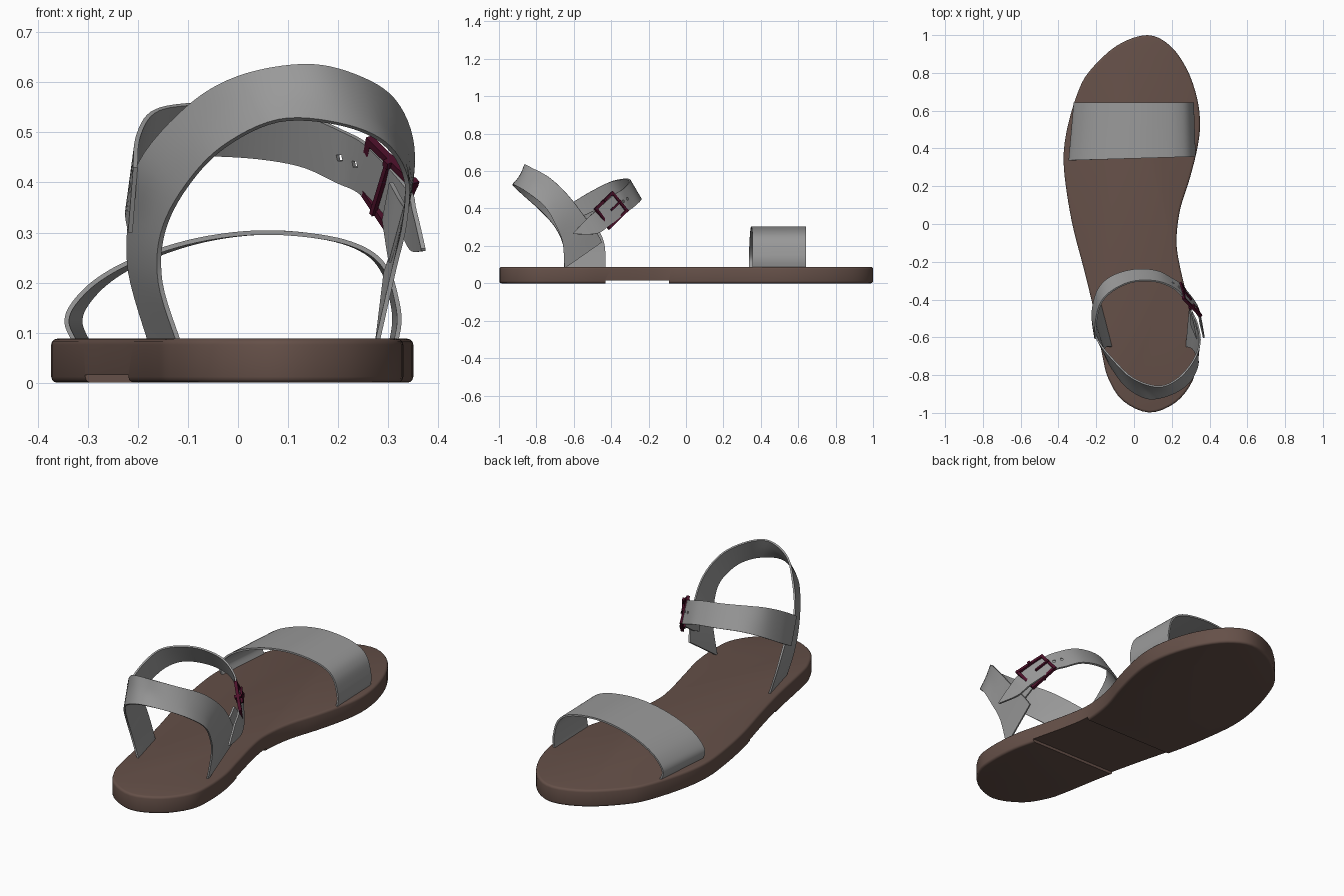
import bpy, bmesh
from mathutils import Vector

if "Cube" in bpy.data.objects:
    bpy.data.objects.remove(bpy.data.objects["Cube"])


def material(name, rgb):
    m = bpy.data.materials.new(name)
    m.diffuse_color = (*rgb, 1)
    m.use_nodes = True
    m.node_tree.nodes["Principled BSDF"].inputs["Base Color"].default_value = m.diffuse_color
    return m


BROWN = material("brown sole", (0.13, 0.08, 0.065))
GREY = material("grey strap", (0.32, 0.32, 0.32))
WINE = material("wine buckle", (0.07, 0.005, 0.022))


def make(name, bm, mat):
    bmesh.ops.recalc_face_normals(bm, faces=bm.faces[:])
    me = bpy.data.meshes.new(name)
    bm.to_mesh(me)
    bm.free()
    ob = bpy.data.objects.new(name, me)
    bpy.context.collection.objects.link(ob)
    if mat:
        me.materials.append(mat)
    return ob


def finish(ob, angle=0.6):
    bpy.ops.object.select_all(action='DESELECT')
    ob.select_set(True)
    bpy.context.view_layer.objects.active = ob
    for m in list(ob.modifiers):
        bpy.ops.object.modifier_apply(modifier=m.name)
    bpy.ops.object.shade_smooth_by_angle(angle=angle)


def cut(ob, cutter):
    m = ob.modifiers.new("cut", 'BOOLEAN')
    m.operation, m.object, m.solver = 'DIFFERENCE', cutter, 'EXACT'
    cutter.hide_render = True
    cutter.hide_set(True)


def smooth(pts, n=6, closed=False):
    """Catmull-Rom samples through the points."""
    p = [Vector(q) for q in pts]
    k, out = len(p), []
    at = (lambda i: p[i % k]) if closed else (lambda i: p[max(0, min(k - 1, i))])
    for i in range(k if closed else k - 1):
        a, b, c, d = at(i - 1), at(i), at(i + 1), at(i + 2)
        for s in range(n):
            t = s / n
            out.append(0.5 * (2 * b + (c - a) * t + (2 * a - 5 * b + 4 * c - d) * t * t
                              + (3 * b - a - 3 * c + d) * t ** 3))
    return out if closed else out + [p[-1]]


def ribbon(name, lower, upper, thick=0.009):
    bm = bmesh.new()
    lo, up = smooth(lower), smooth(upper)
    rows = [[bm.verts.new(a.lerp(b, j / 3)) for j in range(4)] for a, b in zip(lo, up)]
    for r, s in zip(rows, rows[1:]):
        for j in range(3):
            bm.faces.new((r[j], r[j + 1], s[j + 1], s[j]))
    ob = make(name, bm, GREY)
    m = ob.modifiers.new("thickness", 'SOLIDIFY')
    m.thickness, m.offset = thick, 0
    return ob


def bar(bm, a, b, size, up):
    """Square bar from a to b, with one side facing up."""
    a, b = Vector(a), Vector(b)
    d = (b - a).normalized()
    u = Vector(up).normalized() * size / 2
    v = d.cross(u)
    a, b = a - d * size / 2, b + d * size / 2
    ends = [[bm.verts.new(p + u * i + v * j) for i, j in ((1, 1), (1, -1), (-1, -1), (-1, 1))]
            for p in (a, b)]
    bm.faces.new(ends[0])
    bm.faces.new(ends[1][::-1])
    for i in range(4):
        k = (i + 1) % 4
        bm.faces.new((ends[0][i], ends[0][k], ends[1][k], ends[1][i]))


# Sole: smooth foot outline, extruded, rounded rims, recessed arch below
outline = [(0.07, 1.0), (-0.09, 0.945), (-0.235, 0.81), (-0.30, 0.69), (-0.355, 0.50),
           (-0.373, 0.34), (-0.355, 0.16), (-0.32, -0.03), (-0.265, -0.24), (-0.21, -0.47),
           (-0.165, -0.71), (-0.135, -0.82), (-0.06, -0.935), (0.08, -0.998), (0.22, -0.945),
           (0.31, -0.83), (0.33, -0.71), (0.32, -0.55), (0.285, -0.4), (0.24, -0.21),
           (0.225, -0.08), (0.245, 0.08), (0.295, 0.24), (0.335, 0.4), (0.35, 0.53),
           (0.333, 0.67), (0.28, 0.82), (0.19, 0.945)]
bm = bmesh.new()
base = bm.faces.new([bm.verts.new((p.x, p.y, 0)) for p in
                     smooth([(x, y, 0) for x, y in outline], 4, True)])
ext = bmesh.ops.extrude_face_region(bm, geom=[base])
bmesh.ops.translate(bm, vec=(0, 0, 0.088), verts=[v for v in ext["geom"] if isinstance(v, bmesh.types.BMVert)])
rims = [e for e in bm.edges if abs(e.verts[0].co.z - e.verts[1].co.z) < 1e-5]
bmesh.ops.bevel(bm, geom=rims, offset=0.012, segments=3, profile=0.5, affect='EDGES')
sole = make("sole", bm, BROWN)
bm = bmesh.new()
bmesh.ops.create_cube(bm, size=1)
for v in bm.verts:
    v.co = (v.co.x * 2, -0.26 + v.co.y * 0.34, -0.035 + v.co.z * 0.1)
cut(sole, make("arch_cutter", bm, None))
finish(sole)

# Toe strap
arch = [(-0.325, 0.08), (-0.342, 0.12), (-0.328, 0.158), (-0.28, 0.205), (-0.2, 0.248),
        (-0.08, 0.285), (0.05, 0.3), (0.18, 0.289), (0.26, 0.262), (0.30, 0.22),
        (0.318, 0.16), (0.322, 0.12), (0.315, 0.08)]
finish(ribbon("toe_strap",
              [(x, 0.347 + 0.03 * x, z) for x, z in arch],
              [(x * 0.945 + 0.008, 0.642, z) for x, z in arch]))

# Heel strap: left leg, around the back of the heel, right leg
finish(ribbon("heel_strap",
              [(-0.118, -0.65, 0.08), (-0.155, -0.655, 0.2), (-0.15, -0.70, 0.30),
               (-0.105, -0.78, 0.39), (-0.03, -0.87, 0.47), (0.08, -0.925, 0.523),
               (0.2, -0.9, 0.517), (0.29, -0.84, 0.48), (0.335, -0.755, 0.41),
               (0.333, -0.70, 0.32), (0.31, -0.66, 0.22), (0.278, -0.65, 0.08)],
              [(-0.175, -0.43, 0.08), (-0.215, -0.44, 0.22), (-0.215, -0.50, 0.33),
               (-0.195, -0.61, 0.44), (-0.10, -0.73, 0.55), (0.0, -0.82, 0.61),
               (0.13, -0.86, 0.635), (0.23, -0.82, 0.615), (0.31, -0.73, 0.565),
               (0.348, -0.63, 0.47), (0.335, -0.53, 0.34), (0.295, -0.45, 0.22),
               (0.255, -0.43, 0.08)]))

# Ankle strap: left junction, over the instep, through the buckle to a pointed tail
ankle = ribbon("ankle_strap",
               [(-0.215, -0.55, 0.30), (-0.22, -0.46, 0.35), (-0.19, -0.35, 0.415),
                (-0.12, -0.28, 0.45), (0.0, -0.243, 0.452), (0.12, -0.25, 0.435),
                (0.2, -0.29, 0.40), (0.25, -0.325, 0.375), (0.322, -0.414, 0.305),
                (0.348, -0.48, 0.265), (0.37, -0.60, 0.263)],
               [(-0.205, -0.61, 0.43), (-0.2, -0.51, 0.49), (-0.17, -0.41, 0.54),
                (-0.10, -0.345, 0.556), (0.0, -0.305, 0.555), (0.12, -0.305, 0.538),
                (0.21, -0.34, 0.502), (0.263, -0.39, 0.47), (0.338, -0.48, 0.389),
                (0.352, -0.53, 0.345), (0.37, -0.603, 0.268)])
bm = bmesh.new()
for c in ((0.205, -0.315, 0.45), (0.235, -0.338, 0.437)):
    bar(bm, Vector(c) - Vector((0.03, 0.035, 0.015)), Vector(c) + Vector((0.03, 0.035, 0.015)),
        0.013, Vector((0.6, 0.7, 0.3)).cross((0, 0, 1)))
cut(ankle, make("hole_cutter", bm, None))
finish(ankle)

# Short strap from the right leg to the buckle
finish(ribbon("buckle_tab",
              [(0.305, -0.54, 0.24), (0.30, -0.48, 0.27), (0.292, -0.40, 0.325)],
              [(0.335, -0.61, 0.35), (0.325, -0.545, 0.365), (0.306, -0.47, 0.40)]))

# Buckle: square frame, cross bar and pin
corners = [Vector(c) for c in ((0.265, -0.395, 0.482), (0.248, -0.318, 0.388),
                               (0.308, -0.41, 0.298), (0.35, -0.482, 0.398))]
A, B, C, D = corners
out = (D - A).cross(B - A).normalized()
if out.x < 0:
    out = -out
bm = bmesh.new()
for i in range(4):
    bar(bm, corners[i], corners[(i + 1) % 4], 0.015, out)
lift = out * 0.01
bar(bm, (A + D) / 2 + lift, (A + D) / 2 - lift, 0.015, B - A)
bar(bm, (A + B) / 2 + lift, (A + B + C + D) / 4 + lift, 0.01, out)
bar(bm, (A + D) / 2 - lift, (B + C) / 2 - lift, 0.01, out)
finish(make("buckle", bm, WINE))
